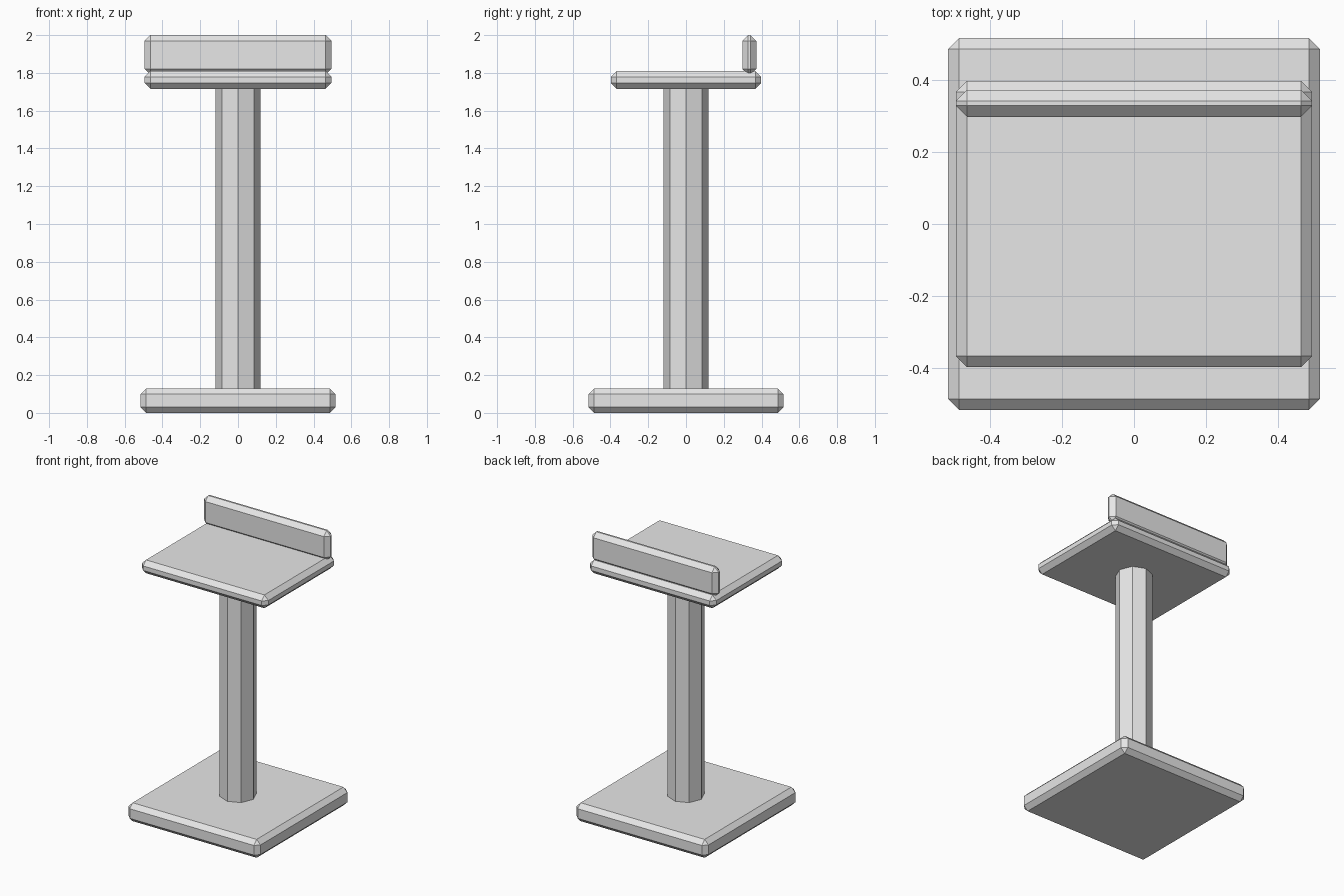
import bpy
import bmesh
from mathutils import Matrix, Vector

cube = bpy.data.objects.get("Cube")
if cube:
    bpy.data.objects.remove(cube, do_unlink=True)

# Single flat grey
grey = bpy.data.materials.new("plain_grey")
grey.use_nodes = True
grey.diffuse_color = (0.8, 0.8, 0.8, 1)
grey.node_tree.nodes["Principled BSDF"].inputs["Base Color"].default_value = (0.8, 0.8, 0.8, 1)


def add_object(name, bm):
    mesh = bpy.data.meshes.new(name)
    bm.to_mesh(mesh)
    bm.free()
    mesh.materials.append(grey)
    obj = bpy.data.objects.new(name, mesh)
    bpy.context.collection.objects.link(obj)
    return obj


def chamfered_slab(name, low, high, chamfer):
    """Box between two corners with every edge cut once."""
    low, high = Vector(low), Vector(high)
    bm = bmesh.new()
    bmesh.ops.create_cube(bm, size=1)
    bmesh.ops.scale(bm, vec=high - low, verts=bm.verts)
    bmesh.ops.translate(bm, vec=(low + high) / 2, verts=bm.verts)
    bmesh.ops.bevel(bm, geom=bm.edges[:], offset=chamfer, segments=1,
                    affect='EDGES', profile=0.5)
    return add_object(name, bm)


def octagonal_post(name, radius, bottom, top):
    """Eight-sided post with corners on the x and y axes."""
    bm = bmesh.new()
    bmesh.ops.create_cone(bm, cap_ends=True, segments=8, radius1=radius,
                          radius2=radius, depth=top - bottom,
                          matrix=Matrix.Translation((0, 0, (top + bottom) / 2)))
    return add_object(name, bm)


# Floor plate, post, seat and low backrest
chamfered_slab("base", (-0.517, -0.517, 0), (0.517, 0.517, 0.13), 0.031)
octagonal_post("post", 0.12, 0.1, 1.74)
chamfered_slab("seat", (-0.495, -0.398, 1.716), (0.495, 0.398, 1.81), 0.031)
chamfered_slab("backrest", (-0.495, 0.298, 1.79), (0.495, 0.373, 2.0), 0.031)
